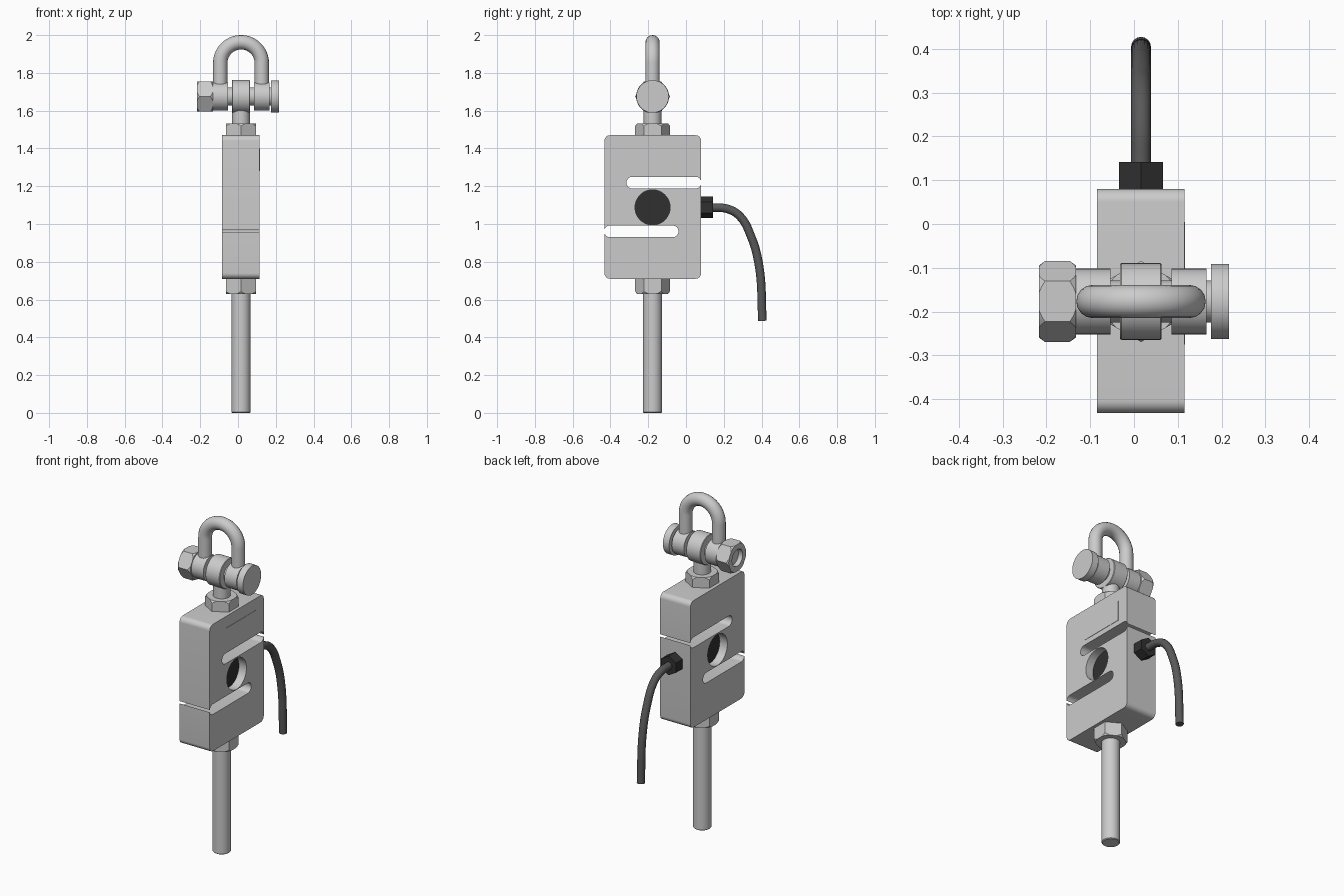
import bpy, bmesh
from math import pi, sin, cos, radians

if "Cube" in bpy.data.objects:
    bpy.data.objects.remove(bpy.data.objects["Cube"])

CX, CY = 0.016, -0.177          # main axis of the load cell
PIN_Z, HOLE_Z = 1.675, 1.088


def paint(ob, name, value):
    m = bpy.data.materials.get(name) or bpy.data.materials.new(name)
    m.diffuse_color = (value, value, value, 1)
    m.use_nodes = True
    m.node_tree.nodes["Principled BSDF"].inputs["Base Color"].default_value = m.diffuse_color
    ob.data.materials.append(m)


def smooth(ob):
    bpy.ops.object.select_all(action='DESELECT')
    ob.select_set(True)
    bpy.context.view_layer.objects.active = ob
    bpy.ops.object.shade_smooth_by_angle(angle=radians(32))


def loft(name, axis, rings):
    """Skin equal-length 2D rings [(t, [(u, v)..])..] stacked along an axis."""
    place = {'x': lambda t, u, v: (t, u, v),
             'y': lambda t, u, v: (u, t, v),
             'z': lambda t, u, v: (u, v, t)}[axis]
    bm = bmesh.new()
    vs = [[bm.verts.new(place(t, u, v)) for u, v in pts] for t, pts in rings]
    n = len(vs[0])
    for a, b in zip(vs, vs[1:]):
        for i in range(n):
            j = (i + 1) % n
            bm.faces.new((a[i], a[j], b[j], b[i]))
    bm.faces.new(vs[0])
    bm.faces.new(vs[-1])
    bmesh.ops.recalc_face_normals(bm, faces=bm.faces[:])
    me = bpy.data.meshes.new(name)
    bm.to_mesh(me)
    bm.free()
    ob = bpy.data.objects.new(name, me)
    bpy.context.collection.objects.link(ob)
    smooth(ob)
    return ob


def circle(c, r, n=48, phase=0.0):
    return [(c[0] + r * cos(phase + 2 * pi * i / n),
             c[1] + r * sin(phase + 2 * pi * i / n)) for i in range(n)]


def rod(name, axis, c, profile, n=48):
    return loft(name, axis, [(t, circle(c, r, n)) for t, r in profile])


def round_rect(u0, u1, v0, v1, r, k=8):
    pts = []
    for i, (u, v) in enumerate([(u1 - r, v1 - r), (u0 + r, v1 - r),
                                (u0 + r, v0 + r), (u1 - r, v0 + r)]):
        for s in range(k + 1):
            a = pi / 2 * (i + s / k)
            pts.append((u + r * cos(a), v + r * sin(a)))
    return pts


def boolean(ob, cutter, op='DIFFERENCE'):
    m = ob.modifiers.new('cut', 'BOOLEAN')
    m.object, m.operation, m.solver = cutter, op, 'EXACT'
    bpy.context.view_layer.objects.active = ob
    bpy.ops.object.modifier_apply(modifier=m.name)
    bpy.data.objects.remove(cutter)
    smooth(ob)


def hex_nut(name, axis, c, a, b, r, phase, ch_a, ch_b):
    """Hexagon prism whose corners are turned down at the chosen ends."""
    nut = loft(name, axis, [(t, circle(c, r, 6, phase)) for t in (a, b)])
    R, h = r * 1.01, 0.015
    prof = [(a, r * .89), (a + h, R)] if ch_a else [(a - .01, R)]
    prof += [(b - h, R), (b, r * .89)] if ch_b else [(b + .01, R)]
    boolean(nut, rod('turning', axis, c, prof, 64), 'INTERSECT')
    return nut


def tube(name, pts, r, kind):
    cu = bpy.data.curves.new(name, 'CURVE')
    cu.dimensions, cu.bevel_depth, cu.bevel_resolution = '3D', r, 6
    cu.use_fill_caps = True
    sp = cu.splines.new(kind)
    if kind == 'BEZIER':
        sp.bezier_points.add(len(pts) - 1)
        for p, co in zip(sp.bezier_points, pts):
            p.co = co
            p.handle_left_type = p.handle_right_type = 'AUTO'
    else:
        sp.points.add(len(pts) - 1)
        for p, co in zip(sp.points, pts):
            p.co = (*co, 1)
    ob = bpy.data.objects.new(name, cu)
    bpy.context.collection.objects.link(ob)
    bpy.ops.object.select_all(action='DESELECT')
    ob.select_set(True)
    bpy.context.view_layer.objects.active = ob
    bpy.ops.object.convert(target='MESH')
    smooth(ob)
    return ob


# S-shaped body: rounded block with two opposed slots and a centre hole
outline = round_rect(-0.432, 0.08, 0.71, 1.47, 0.03)
body = loft('body', 'x', [(-0.085, outline), (0.115, outline)])
for y0, y1, z0, z1 in [(-0.315, 0.0808, 1.188, 1.25), (-0.4328, -0.04, 0.93, 0.992)]:
    slot = round_rect(y0, y1, z0, z1, 0.0305)
    boolean(body, loft('slot', 'x', [(-0.2, slot), (0.2, slot)]))
boolean(body, rod('bore', 'x', (CY, HOLE_Z), [(-0.2, 0.093), (0.2, 0.093)]))

# dark plug recessed in the hole, and the raised label plate
plug = rod('hole_plug', 'x', (CY, HOLE_Z), [(-0.035, 0.0935), (0.065, 0.0935)])
paint(plug, 'black_plastic', 0.03)
plate = [(-0.275, 1.28), (0.005, 1.28), (0.005, 1.40), (-0.275, 1.40)]
loft('label_plate', 'x', [(0.113, plate), (0.117, plate)])

# threaded rod and jam nuts
rod('lower_rod', 'z', (CX, CY), [(0, 0.046), (0.004, 0.05), (0.72, 0.05)])
hex_nut('lower_jam_nut', 'z', (CX, CY), 0.63, 0.71, 0.0925, pi / 2, True, False)
hex_nut('upper_jam_nut', 'z', (CX, CY), 1.47, 1.532, 0.0925, pi / 2, False, True)

# eye bolt
rod('eye_shank', 'z', (CX, CY), [(1.46, 0.047), (1.64, 0.047)])
rod('eye_ring', 'x', (CY, PIN_Z),
    [(-0.032, 0.085), (-0.029, 0.0875), (0.06, 0.0875), (0.063, 0.085)])

# shackle: bow, two lugs, pin with head and nut
bow = [(CX - 0.11, CY, PIN_Z)]
bow += [(CX - 0.11 * cos(pi * i / 32), CY, 1.852 + 0.11 * sin(pi * i / 32)) for i in range(33)]
bow += [(CX + 0.11, CY, PIN_Z)]
tube('shackle_bow', bow, 0.038, 'POLY')
for side, x in (('left', CX - 0.11), ('right', CX + 0.11)):
    rod('shackle_lug_' + side, 'x', (CY, PIN_Z), [(x - 0.04, 0.075), (x + 0.04, 0.075)])
rod('shackle_pin', 'x', (CY, PIN_Z), [(-0.19, 0.048), (0.19, 0.048)])
rod('pin_head', 'x', (CY, PIN_Z), [(0.176, 0.086), (0.217, 0.086)])
pin_nut = hex_nut('pin_nut', 'x', (CY, PIN_Z), -0.217, -0.133, 0.0925, 0, True, True)
boolean(pin_nut, rod('nut_bore', 'x', (CY, PIN_Z), [(-0.3, 0.05), (0.0, 0.05)]))

# cable gland and drooping cable
gland = hex_nut('cable_gland', 'y', (CX, HOLE_Z), 0.075, 0.142, 0.0575, pi / 2, False, False)
paint(gland, 'black_plastic', 0.03)
path = [(0.13, 1.088), (0.225, 1.078), (0.286, 1.04), (0.344, 0.935), (0.386, 0.783), (0.405, 0.487)]
cable = tube('cable', [(CX, y, z) for y, z in path], 0.0225, 'BEZIER')
paint(cable, 'dark_rubber', 0.1)
